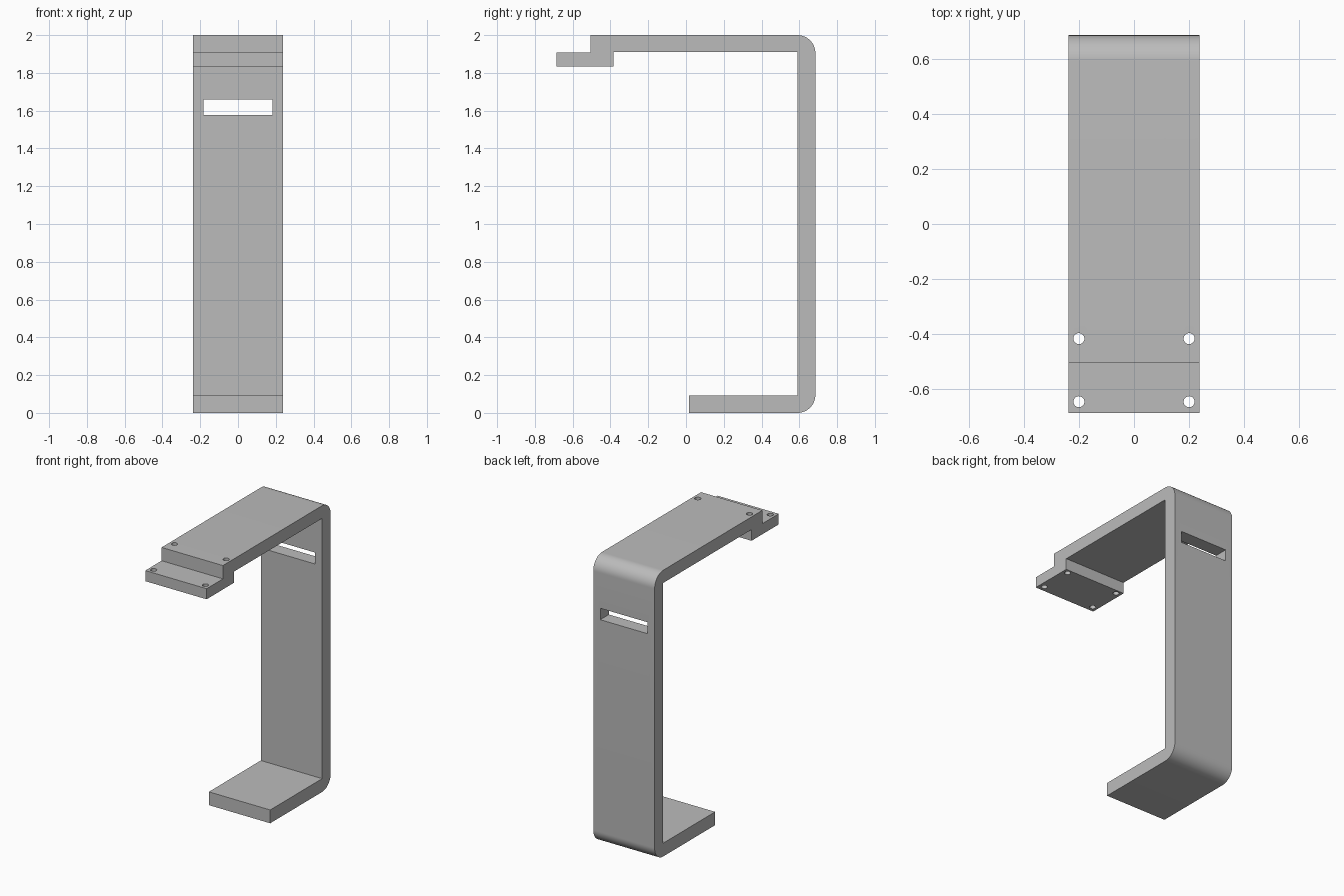
import bpy, bmesh, math
from mathutils import Matrix

cube = bpy.data.objects.get("Cube")
if cube:
    bpy.data.objects.remove(cube, do_unlink=True)

HALF_W = 0.237
BACK, WALL, R = 0.685, 0.59, 0.095

grey = bpy.data.materials.new("plain grey")
grey.use_nodes = True
colour = (0.5, 0.5, 0.5, 1)
grey.diffuse_color = colour
grey.node_tree.nodes["Principled BSDF"].inputs["Base Color"].default_value = colour


def make_object(name, bm):
    bmesh.ops.recalc_face_normals(bm, faces=bm.faces)
    mesh = bpy.data.meshes.new(name)
    bm.to_mesh(mesh)
    bm.free()
    mesh.materials.append(grey)
    obj = bpy.data.objects.new(name, mesh)
    bpy.context.collection.objects.link(obj)
    return obj


def arc(cy, cz, start, steps=16):
    """Quarter turn of the outer bend, running clockwise from start."""
    angles = [start - math.pi / 2 * i / steps for i in range(steps + 1)]
    return [(cy + R * math.cos(a), cz + R * math.sin(a)) for a in angles]


# Bracket: side profile in (y, z), extruded across the width
profile = [(-0.685, 1.833), (-0.685, 1.907), (-0.505, 1.907), (-0.505, 2.0)]
profile += arc(BACK - R, 2.0 - R, math.pi / 2)
profile += arc(BACK - R, R, 0)
profile += [(0.017, 0), (0.017, 0.093), (WALL, 0.093), (WALL, 1.911),
            (-0.385, 1.911), (-0.385, 1.833)]
bm = bmesh.new()
side = bm.faces.new([bm.verts.new((-HALF_W, y, z)) for y, z in profile])
ext = bmesh.ops.extrude_face_region(bm, geom=[side])
bmesh.ops.translate(bm, vec=(2 * HALF_W, 0, 0),
                    verts=[v for v in ext["geom"] if isinstance(v, bmesh.types.BMVert)])
bracket = make_object("bracket", bm)

# Cutter: cable slot in the back wall and four screw holes in the stepped lip
bm = bmesh.new()
bmesh.ops.create_cube(bm, size=1, matrix=Matrix.Translation((0, 0.64, 1.618))
                      @ Matrix.Diagonal((0.366, 0.3, 0.08, 1)))
for x in (-0.2, 0.2):
    for y in (-0.645, -0.416):
        bmesh.ops.create_cone(bm, cap_ends=True, segments=32, radius1=0.02, radius2=0.02,
                              depth=0.4, matrix=Matrix.Translation((x, y, 1.92)))
cutter = make_object("hole_cutter", bm)

cut = bracket.modifiers.new("holes", 'BOOLEAN')
cut.operation = 'DIFFERENCE'
cut.solver = 'EXACT'
cut.object = cutter
bpy.ops.object.select_all(action='DESELECT')
bpy.context.view_layer.objects.active = bracket
bracket.select_set(True)
bpy.ops.object.modifier_apply(modifier=cut.name)
bpy.data.objects.remove(cutter, do_unlink=True)

# Smooth bends and hole walls, sharp elsewhere
bpy.ops.object.shade_smooth_by_angle(angle=math.radians(30))
